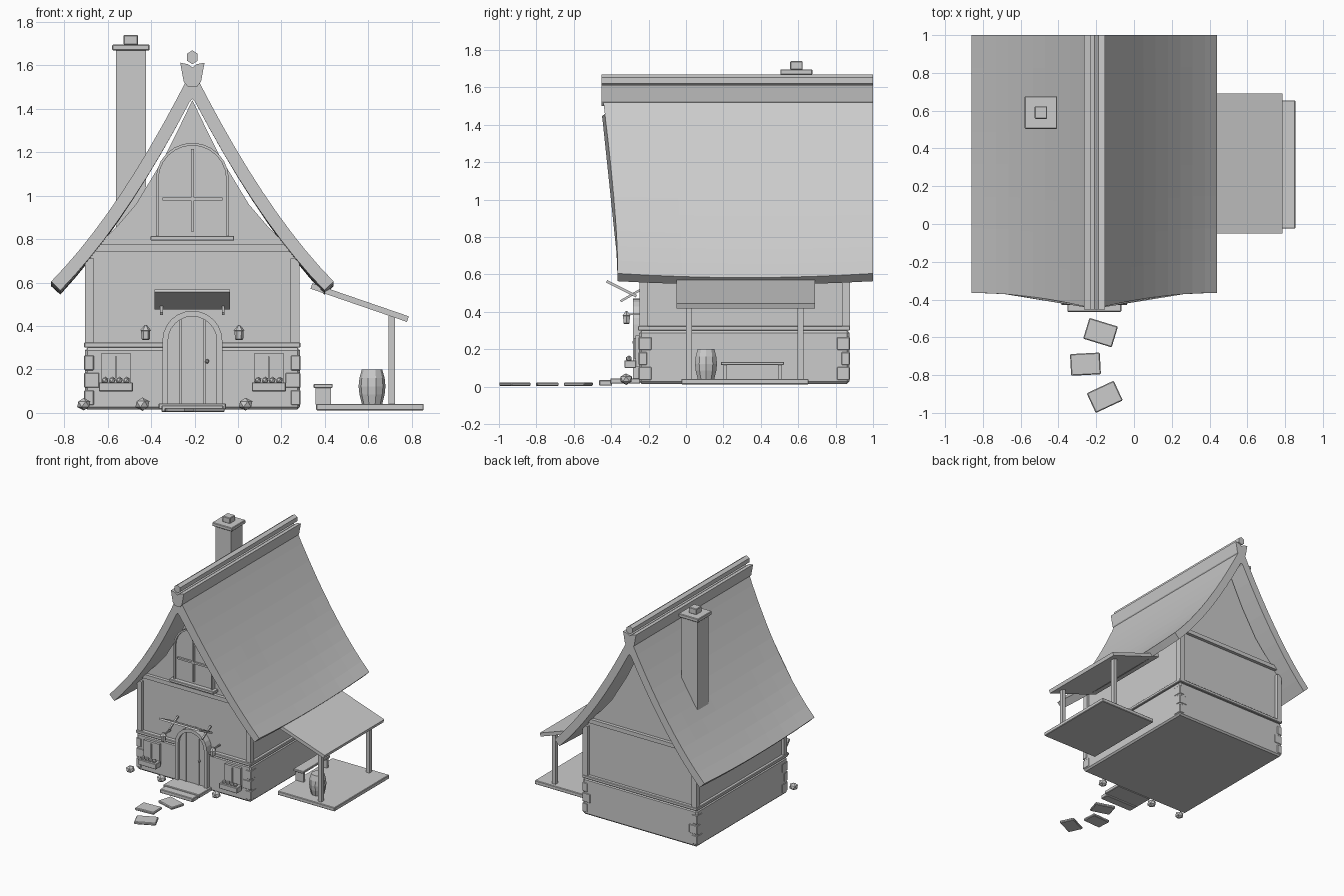
import bpy, bmesh, math
from mathutils import Matrix, Vector

if "Cube" in bpy.data.objects:
    bpy.data.objects.remove(bpy.data.objects["Cube"])

CX = -0.21  # house centre line


def finish(name, bm, bevel=0):
    bmesh.ops.recalc_face_normals(bm, faces=bm.faces)
    me = bpy.data.meshes.new(name)
    bm.to_mesh(me)
    bm.free()
    ob = bpy.data.objects.new(name, me)
    bpy.context.collection.objects.link(ob)
    if bevel:
        m = ob.modifiers.new("bevel", 'BEVEL')
        m.width, m.segments = bevel, 1
    return ob


def box(name, x, y, z, bevel=0):
    """Box from (min, max) ranges."""
    bm = bmesh.new()
    bmesh.ops.create_cube(bm, size=1)
    for v in bm.verts:
        for i, r in enumerate((x, y, z)):
            v.co[i] = r[0] if v.co[i] < 0 else r[1]
    return finish(name, bm, bevel)


def cbox(name, c, s, rot=(0, 0, 0), bevel=0):
    """Box from centre, size and rotation."""
    ob = box(name, *[(-d / 2, d / 2) for d in s], bevel)
    ob.location, ob.rotation_euler = c, rot
    return ob


def loft(name, rings, closed_ends=True):
    """Join equal closed loops of points."""
    bm = bmesh.new()
    vs = [[bm.verts.new(p) for p in r] for r in rings]
    n = len(vs[0])
    for a, b in zip(vs, vs[1:]):
        for i in range(n):
            j = (i + 1) % n
            bm.faces.new((a[i], a[j], b[j], b[i]))
    if closed_ends:
        bm.faces.new(vs[0])
        bm.faces.new(vs[-1])
    return finish(name, bm)


def prism(name, pts, y0, y1):
    return loft(name, [[(x, y, z) for x, z in pts] for y in (y0, y1)])


def mirrored(half):
    """Right half profile (top to bottom) to a closed one about CX."""
    left = [(CX - x, z) for x, z in reversed(half) if x > 1e-6]
    return [(CX + x, z) for x, z in half] + left


def arch(r, z0, zs, n=12):
    pts = [(CX + r * math.cos(math.pi * i / n), zs + r * math.sin(math.pi * i / n)) for i in range(n + 1)]
    return [(CX + r, z0)] + pts + [(CX - r, z0)]


def arch_frame(name, ro, ri, z0, zs, y0, y1):
    a, b = arch(ro, z0, zs), arch(ri, z0, zs)
    prism(name, a + b[::-1], y0, y1)


def lathe(name, c, prof, n):
    loft(name, [[(c[0] + r * math.cos(2 * math.pi * i / n), c[1] + r * math.sin(2 * math.pi * i / n), z)
                 for i in range(n)] for r, z in prof])


def ball(name, c, r, sub=1, scale=(1, 1, 1)):
    bm = bmesh.new()
    bmesh.ops.create_icosphere(bm, subdivisions=sub, radius=r)
    bmesh.ops.scale(bm, vec=scale, verts=bm.verts)
    bmesh.ops.translate(bm, vec=c, verts=bm.verts)
    finish(name, bm)


# stone base, trim and corner stones
box("stone_base", (-.705, .285), (-.25, .873), (.015, .3), .012)
box("base_trim", (-.708, .288), (-.257, .878), (.3, .325), .004)
for x in (-.705, .285):
    for y in (-.25, .873):
        for k in range(3):
            lx, ly = (.07, .045) if k % 2 else (.045, .07)
            sx, sy = (1 if x < 0 else -1), (1 if y < 0 else -1)
            cbox("corner_stone", (x + sx * (lx / 2 - .003), y + sy * (ly / 2 - .003), .07 + k * .08),
                 (lx, ly, .07), bevel=.004)

# upper wall with concave gables
prism("house_wall", mirrored([(0, 1.44), (.06, 1.315), (.13, 1.175), (.26, .96), (.35, .855), (.43, .775),
                              (.475, .72), (.475, .31)]), -.225, .852)
for x in (-.683, .263):
    for y in (-.228, .855):
        cbox("corner_post", (x, y, .515), (.042, .042, .39))
for y in (-.228, .855):
    cbox("gable_beam", (CX, y, .76), (.93, .045, .032))

# curved roof, lofted front to back
N, T = 10, .059


def roof_line(x):
    t = x / .65
    return 1.585 - .98 * t - .32 * t * (1 - t)


outer, inner = [], []
for i in range(N + 1):
    x = .65 * i / N
    s = (-.98 - .32 * (1 - 2 * x / .65)) / .65
    nrm = Vector((-s, 1)).normalized()
    outer.append((x, roof_line(x)))
    inner.append((x - T * nrm.x, roof_line(x) - T * nrm.y))
inner = [(0, 1.445)] + [p for p in inner if p[0] > .012]
loop = [(x, z) for x, z in outer] + inner[::-1]
loop = loop + [(-x, z) for x, z in inner[1:]] + [(-x, z) for x, z in outer[:0:-1]]
rings = []
for k in range(9):
    f = k / 8
    ring = []
    for x, z in loop:
        t = min(1, abs(x) / .65)
        front = -.365 - .085 * (1 - t) ** 2
        ring.append((CX + x, front + (1 - front) * f, z + t * t * .022 * ((2 * f - 1) ** 2 - 1)))
    rings.append(ring)
loft("roof", rings)

# ridge boards and cap
prism("ridge_boards", mirrored([(0, 1.59), (.02, 1.605), (.056, 1.612), (.04, 1.525), (.02, 1.5)]), -.452, 1)
prism("ridge_cap", [(CX + .028 * math.cos(math.pi * (i + .5) / 3), 1.637 + .032 * math.sin(math.pi * (i + .5) / 3))
                    for i in range(6)], -.452, 1)

# chimney
cbox("chimney_shaft", (-.493, .59, 1.265), (.138, .138, .82))
cbox("chimney_cap", (-.493, .59, 1.682), (.172, .172, .028), bevel=.004)
cbox("chimney_pot", (-.493, .59, 1.717), (.066, .066, .046), bevel=.004)

# gable window
prism("gable_glass", arch(.158, .815, 1.075), -.245, -.2)
arch_frame("gable_window_frame", .168, .156, .815, 1.075, -.26, -.2)
cbox("window_bar_vertical", (CX, -.25, 1.025), (.014, .02, .38))
cbox("window_bar_horizontal", (CX, -.25, .985), (.275, .02, .014))
cbox("gable_sill", (CX, -.245, .804), (.385, .07, .022), bevel=.003)

# door
prism("door", arch(.114, .04, .332), -.265, -.2)
arch_frame("door_frame", .138, .112, .04, .332, -.283, -.2)
for dx in (-.055, .055):
    cbox("door_batten", (CX + dx, -.266, .235), (.01, .012, .39))
ball("door_knob", (CX + .068, -.277, .237), .011)

# door canopy with two struts
cbox("door_canopy", (CX, -.345, .523), (.348, .178, .014), (-math.atan2(.08, .16), 0, 0))
for dx in (-.142, .142):
    cbox("canopy_strut", (CX + dx, -.295, .488), (.012, .125, .012), (math.radians(30), 0, 0))

# lanterns, small windows, planters with flowers
for s in (-1, 1):
    x = CX + s * .215
    lathe("lantern", (x, -.318), [(.013, .335), (.019, .34), (.021, .378), (.025, .38), (.004, .405)], 6)
    cbox("lantern_arm", (x, -.275, .387), (.01, .09, .01))
    x = CX + s * .352
    cbox("small_window", (x, -.255, .19), (.138, .03, .165))
    cbox("small_window_bar", (x, -.272, .205), (.008, .012, .11))
    cbox("planter", (x, -.298, .12), (.156, .06, .042), bevel=.003)
    for k in range(4):
        ball("flower", (x - .05 + k * .033, -.305, .15), .017)

# door steps, stepping stones, boulders
cbox("upper_step", (CX, -.325, .03), (.31, .16, .028), bevel=.004)
cbox("lower_step", (CX, -.43, .02), (.285, .07, .03), bevel=.004)
for x, y, a in ((-.177, -.575, -17), (-.257, -.742, 3), (-.155, -.915, 25)):
    cbox("stepping_stone", (x, y, .013), (.158, .115, .02), (0, 0, math.radians(a)), .005)
for x, r in ((-.71, .034), (-.44, .036), (.035, .035)):
    ball("boulder", (x, -.32, .04), r, 1, (1, 1, .85))

# side porch
box("porch_floor", (.36, .855), (-.025, .655), (.012, .042), .004)
slope = math.atan2(.153, .445)
cbox("porch_roof", (.56, .32, .508), (.47, .74, .027), (0, slope, 0))
for y in (.016, .612):
    cbox("porch_post", (.708, y, .24), (.03, .032, .41))

# barrel and bench
lathe("barrel", (.617, .107), [(.047, .042), (.058, .085), (.062, .122), (.058, .16), (.047, .2)], 10)
cbox("bench_seat", (.392, .355, .124), (.088, .337, .018), bevel=.003)
for y in (.21, .502):
    cbox("bench_leg", (.392, y, .078), (.07, .02, .08))
